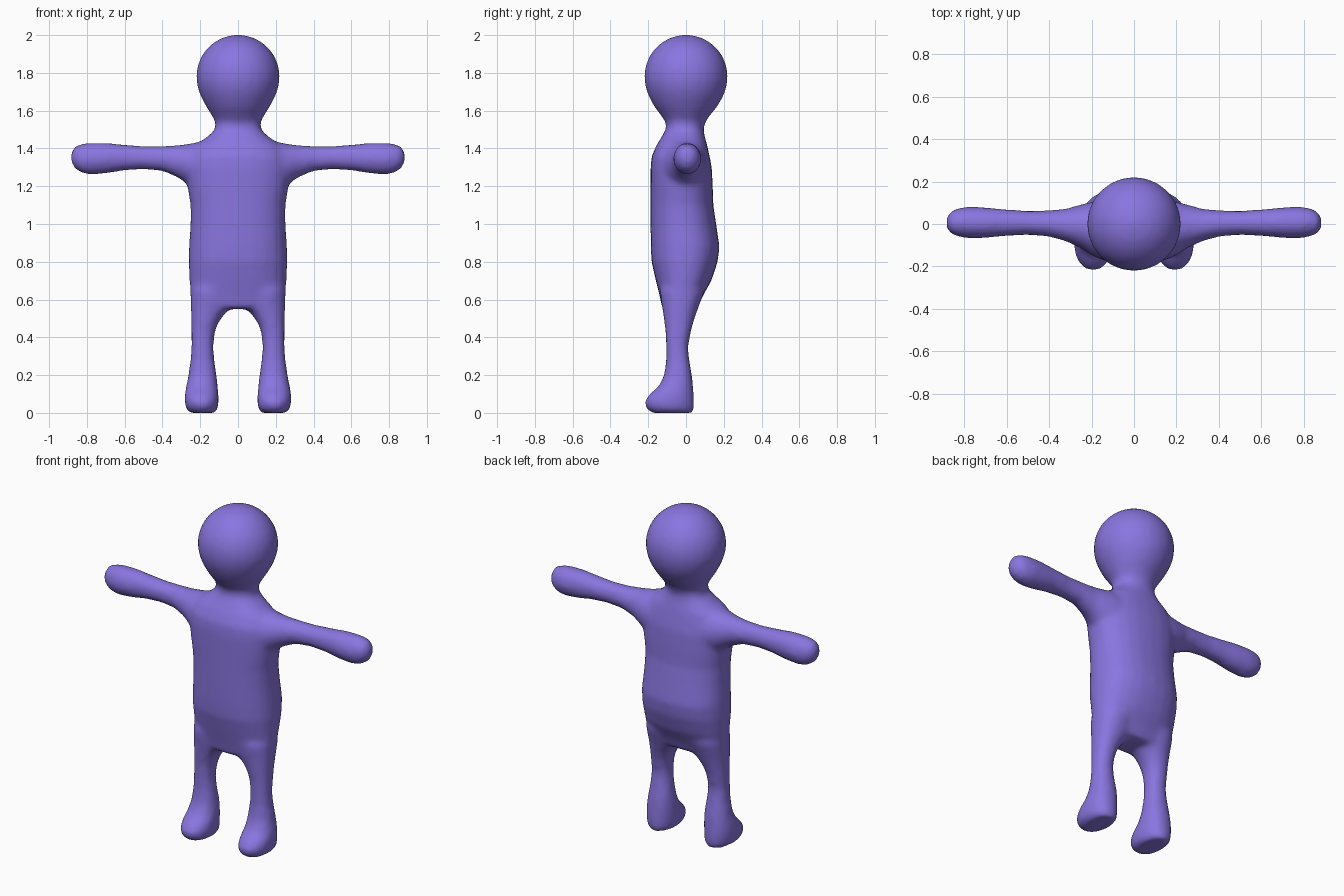
import bpy, bmesh, math

violet = bpy.data.materials.new("violet")
violet.diffuse_color = (0.25, 0.18, 0.74, 1)

SIDES = 24


def loft(bm, rings, place, power=2.0):
    """Skin closed rounded sections. Each ring is (t, a_min, a_max, b_min, b_max)."""
    loops = []
    for t, a0, a1, b0, b1 in rings:
        loop = []
        for i in range(SIDES):
            ang = 2 * math.pi * i / SIDES
            c, s = math.cos(ang), math.sin(ang)
            u = math.copysign(abs(c) ** (2 / power), c)
            v = math.copysign(abs(s) ** (2 / power), s)
            loop.append(bm.verts.new(place(t, (a0 + a1) / 2 + u * (a1 - a0) / 2,
                                           (b0 + b1) / 2 + v * (b1 - b0) / 2)))
        loops.append(loop)
    for low, high in zip(loops, loops[1:]):
        for i in range(SIDES):
            j = (i + 1) % SIDES
            bm.faces.new((low[i], low[j], high[j], high[i]))
    bm.faces.new(loops[0][::-1])
    bm.faces.new(loops[-1])


bm = bmesh.new()

# Torso: z, half width, back and front depth
torso = [(0.55, 0.245, -0.125, 0.06), (0.62, 0.252, -0.14, 0.09),
         (0.70, 0.257, -0.16, 0.135), (0.80, 0.262, -0.183, 0.168),
         (0.88, 0.260, -0.187, 0.178), (1.00, 0.252, -0.188, 0.16),
         (1.10, 0.252, -0.188, 0.145), (1.20, 0.268, -0.188, 0.142),
         (1.30, 0.275, -0.188, 0.137), (1.36, 0.265, -0.182, 0.125),
         (1.42, 0.225, -0.155, 0.112), (1.46, 0.165, -0.13, 0.10),
         (1.50, 0.122, -0.108, 0.093), (1.57, 0.118, -0.10, 0.09)]
loft(bm, [(z, -w, w, y0, y1) for z, w, y0, y1 in torso],
     lambda t, a, b: (a, b, t), 2.3)

# Head: a ball that tapers into the neck
head = [(1.50, 0.115), (1.545, 0.122), (1.58, 0.143), (1.62, 0.168), (1.67, 0.195)]
head += [(1.78 + 0.222 * math.sin(math.radians(d)), 0.222 * math.cos(math.radians(d)))
         for d in range(-18, 90, 12)]
head.append((2.002, 0.01))
loft(bm, [(z, -r, r, -r * min(1, 0.86 + (z - 1.5) * 1.2), r * min(1, 0.8 + (z - 1.5) * 1.5))
          for z, r in head], lambda t, a, b: (a, b, t))

# Legs with feet: z, inner x, outer x, front y, back y
leg = [(0.00, 0.125, 0.255, -0.18, 0.035), (0.02, 0.107, 0.275, -0.21, 0.044),
       (0.06, 0.102, 0.283, -0.223, 0.044), (0.10, 0.103, 0.282, -0.192, 0.042),
       (0.14, 0.107, 0.275, -0.145, 0.038), (0.20, 0.113, 0.263, -0.116, 0.032),
       (0.28, 0.125, 0.252, -0.106, 0.018), (0.35, 0.130, 0.247, -0.106, 0.012),
       (0.42, 0.124, 0.247, -0.109, 0.025), (0.47, 0.107, 0.247, -0.114, 0.037),
       (0.51, 0.082, 0.248, -0.119, 0.05), (0.54, 0.055, 0.25, -0.124, 0.06),
       (0.65, 0.020, 0.253, -0.14, 0.10)]

# Arms with mitten hands: x, front y, back y, lower z, upper z
arm = [(0.10, -0.15, 0.11, 1.15, 1.455), (0.20, -0.14, 0.105, 1.17, 1.437),
       (0.26, -0.11, 0.09, 1.205, 1.425), (0.32, -0.082, 0.072, 1.247, 1.418),
       (0.40, -0.060, 0.065, 1.280, 1.413), (0.50, -0.052, 0.063, 1.289, 1.413),
       (0.60, -0.057, 0.069, 1.283, 1.421), (0.70, -0.066, 0.079, 1.267, 1.430),
       (0.78, -0.068, 0.082, 1.260, 1.430), (0.83, -0.060, 0.076, 1.270, 1.425),
       (0.865, -0.045, 0.058, 1.295, 1.410), (0.882, -0.020, 0.030, 1.325, 1.380)]

for side in (-1, 1):
    loft(bm, leg, lambda t, a, b, s=side: (s * a, b, t), 2.2)
    loft(bm, arm, lambda t, a, b, s=side: (s * t, a, b))

# Orient every closed shell outward before blending
bmesh.ops.recalc_face_normals(bm, faces=bm.faces[:])
mesh = bpy.data.meshes.new("body")
bm.to_mesh(mesh)
bm.free()

body = bpy.data.objects.new("body", mesh)
bpy.context.collection.objects.link(body)
mesh.materials.append(violet)

# Fuse the parts into one skin and soften the joins
remesh = body.modifiers.new("fuse", 'REMESH')
remesh.mode = 'VOXEL'
remesh.voxel_size = 0.016
remesh.use_smooth_shade = True
soften = body.modifiers.new("soften", 'SMOOTH')
soften.factor = 0.5
soften.iterations = 8

bpy.context.view_layer.objects.active = body
body.select_set(True)
bpy.ops.object.convert(target='MESH')
bpy.ops.object.shade_smooth()
